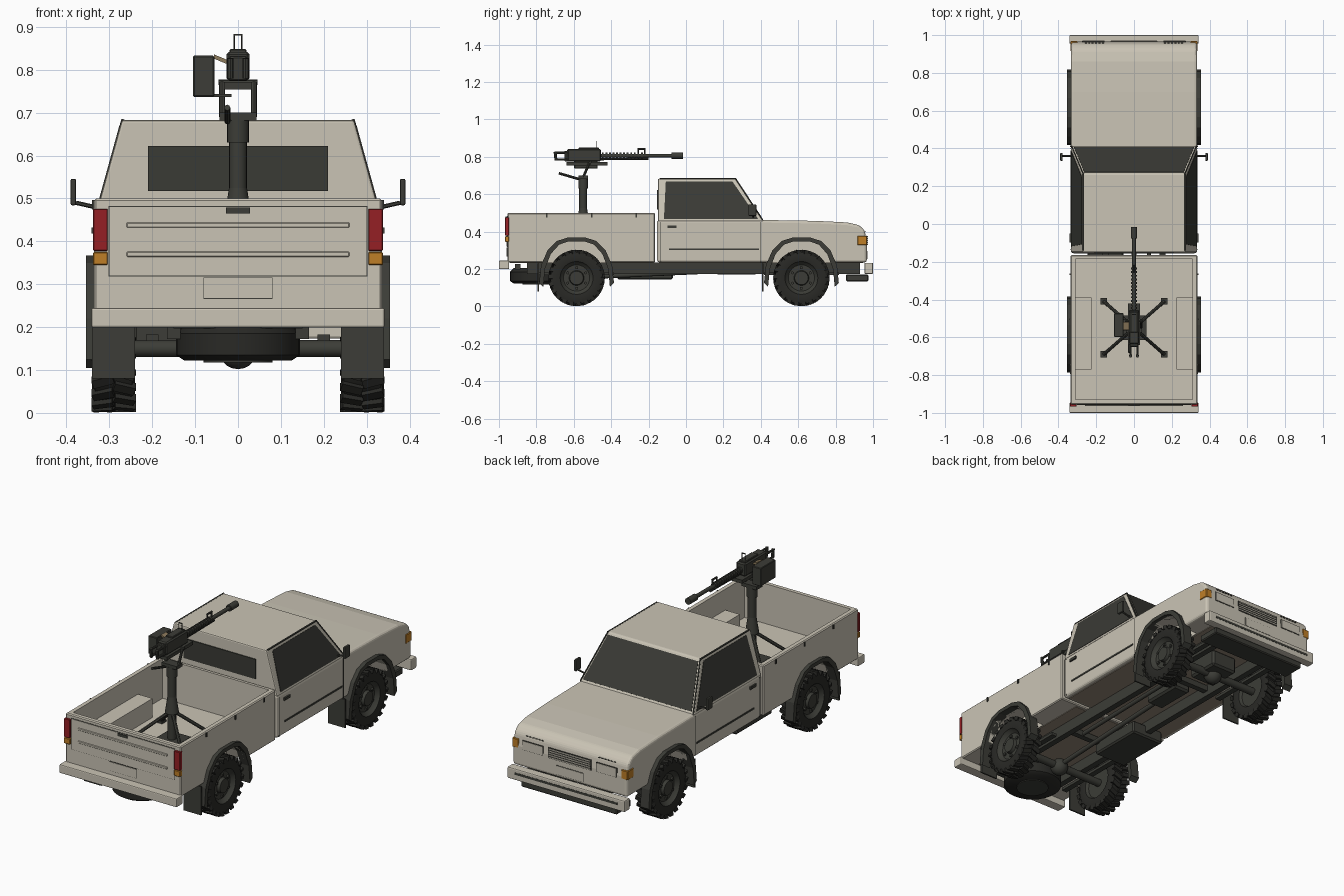
import bpy, bmesh, math
from mathutils import Vector, Matrix

cube = bpy.data.objects.get("Cube")
if cube:
    bpy.data.objects.remove(cube, do_unlink=True)


def material(name, *rgb):
    m = bpy.data.materials.new(name)
    m.use_nodes = True
    m.diffuse_color = (*rgb, 1)
    m.node_tree.nodes["Principled BSDF"].inputs["Base Color"].default_value = (*rgb, 1)
    return m


PAINT = material("sand paint", .59, .55, .46)
UNDER = material("underbody brown", .29, .24, .18)
DARK = material("dark trim", .045, .046, .038)
GLASS = material("dark glass", .042, .043, .036)
RUBBER = material("tyre rubber", .022, .022, .019)
RED = material("red lens", .3, .014, .018)
AMBER = material("amber lens", .52, .21, .02)
BRASS = material("brass", .27, .2, .11)
SIDES = (("left", 1), ("right", -1))


def finish(name, bm, *mats, bevel=0, segments=1, smooth=False):
    bmesh.ops.recalc_face_normals(bm, faces=bm.faces)
    me = bpy.data.meshes.new(name)
    bm.to_mesh(me)
    bm.free()
    for m in mats:
        me.materials.append(m)
    if smooth:
        me.shade_smooth()
        me.set_sharp_from_angle(angle=.6)
    ob = bpy.data.objects.new(name, me)
    bpy.context.collection.objects.link(ob)
    if bevel:
        mod = ob.modifiers.new("bevel", 'BEVEL')
        mod.width, mod.segments = bevel, segments
    return ob


def box(name, centre, size, mat=DARK, **kw):
    bm = bmesh.new()
    bmesh.ops.create_cube(bm, size=1, matrix=Matrix.Translation(centre) @ Matrix.Diagonal((*size, 1)))
    return finish(name, bm, mat, **kw)


def pair(name, centre, size, mat=DARK, **kw):
    x, y, z = centre
    for side, s in SIDES:
        box(f"{side}_{name}", (s * x, y, z), size, mat, **kw)


def hull(name, points, mat, **kw):
    bm = bmesh.new()
    for p in points:
        bm.verts.new(p)
    bmesh.ops.convex_hull(bm, input=bm.verts)
    bmesh.ops.dissolve_limit(bm, angle_limit=.02, verts=bm.verts, edges=bm.edges)
    return finish(name, bm, mat, **kw)


def panel(name, corners, mat=GLASS):
    """Thin plate lying on a cab face, raised away from the cab centre."""
    c = [Vector(p) for p in corners]
    n = (c[1] - c[0]).cross(c[3] - c[0]).normalized()
    if n.dot(c[0] - Vector((0, .1, .5))) < 0:
        n = -n
    return hull(name, [p + n * t for p in c for t in (-.002, .002)], mat)


def prism(name, outline, x0, x1, mat, **kw):
    """Extrudes a (y, z) outline along x."""
    bm = bmesh.new()
    face = bm.faces.new([bm.verts.new((x0, y, z)) for y, z in outline])
    new = bmesh.ops.extrude_face_region(bm, geom=[face])["geom"]
    bmesh.ops.translate(bm, verts=[g for g in new if isinstance(g, bmesh.types.BMVert)], vec=(x1 - x0, 0, 0))
    return finish(name, bm, mat, **kw)


def rod(name, a, b, r, mat=DARK, r2=None, sides=16):
    a, b = Vector(a), Vector(b)
    bm = bmesh.new()
    turn = (b - a).to_track_quat('Z', 'Y').to_matrix().to_4x4()
    bmesh.ops.create_cone(bm, cap_ends=True, segments=sides, radius1=r, radius2=r if r2 is None else r2,
                          depth=(b - a).length, matrix=Matrix.Translation((a + b) / 2) @ turn)
    return finish(name, bm, mat, smooth=True)


def cut(ob, cutters):
    bpy.context.view_layer.objects.active = ob
    for c in cutters:
        mod = ob.modifiers.new("cut", 'BOOLEAN')
        mod.operation, mod.solver, mod.object = 'DIFFERENCE', 'EXACT', c
    for mod in list(ob.modifiers):
        bpy.ops.object.modifier_apply(modifier=mod.name)


# Wheel arch outlines
REAR, FRONT = -.585, .617
HALF = [(.2, .125), (.19, .22), (.155, .3), (.105, .35), (.05, .367)]


def arch(c, k=1, drop=0):
    return [(c - y * k, z - drop) for y, z in HALF] + [(c + y * k, z - drop) for y, z in reversed(HALF)]


wells = []
for where, c in (("rear", REAR), ("front", FRONT)):
    for side, s in SIDES:
        wells.append(prism("well_cutter", arch(c, .89, .02), s * .236, s * .4, DARK))
        band = arch(c) + arch(c, .89, .02)[::-1]
        prism(f"{where}_{side}_flare", band, s * .305, s * .355, DARK)
    pair(where + "_mud_flap", (.29, c - .206, .155), (.1, .008, .15))

# Cab lower body and bonnet
lower = prism("cab_and_bonnet", [(-.155, .235), (-.155, .462), (.41, .462), (.7, .457), (.86, .449), (.925, .435),
              (.956, .405), (.967, .34), (.967, .235)], -.334, .334, PAINT, bevel=.014, segments=3)
cut(lower, wells[2:])

# Cargo bed with open top and wheel boxes
bed = box("cargo_bed", (0, -.56, .3675), (.672, .79, .265), PAINT, bevel=.005)
cavity = box("bed_cutter", (0, -.5575, .49), (.62, .745, .4), PAINT)
cut(bed, [cavity] + wells[:2])
for side, s in SIDES:
    cut(box(side + "_wheel_box", (s * .27, -.58, .335), (.09, .38, .11), PAINT), wells[:2])
for c in wells + [cavity]:
    bpy.data.objects.remove(c, do_unlink=True)
box("cab_floor", (0, .13, .234), (.62, .53, .004), UNDER)
box("bed_floor", (0, -.56, .234), (.46, .76, .004), UNDER)
box("engine_bay_floor", (0, .67, .234), (.46, .55, .004), UNDER)

# Cab upper, glass and roof rails
hull("cab_upper", [(s * x, y, z) for s in (1, -1) for x, y, z in
     ((.334, -.15, .455), (.334, .415, .455), (.271, -.15, .683), (.271, .265, .683))], PAINT, bevel=.006, segments=2)


def side_x(z):
    return .334 - (z - .455) * .276


for side, s in SIDES:
    panel(side + "_window", [(s * side_x(z), y, z) for y, z in
          ((-.118, .468), (.385, .468), (.248, .668), (-.108, .668))])
    corner, front_top, base = (s * .269, -.14, .681), (s * .269, .266, .681), (s * .329, .41, .462)
    rod(side + "_drip_rail", corner, front_top, .005, sides=6)
    rod(side + "_pillar_rail", front_top, base, .004, sides=6)
    rod(side + "_mirror_arm", (s * .325, .36, .478), (s * .378, .36, .49), .005, sides=6)
    box(side + "_mirror", (s * .384, .355, .515), (.013, .042, .062), bevel=.004, segments=2)
panel("windscreen", [(-.317, .405, .471), (.317, .405, .471), (.263, .273, .671), (-.263, .273, .671)])
box("rear_window", (0, -.151, .57), (.42, .008, .104), GLASS)

# Side trim, handles, hooks and door seams
pair("rub_strip", (.334, .15, .305), (.006, .48, .009))
pair("door_handle", (.336, -.075, .425), (.012, .048, .014))
for y in (-.135, .4):
    pair("door_seam", (.334, y, .345), (.002, .004, .21))
for y in (-.745, -.505, -.265):
    pair("bed_hook", (.337, y, .485), (.008, .008, .022))

# Tail: gate, ribs, plate, lamps and bumper
box("tailgate", (0, -.956, .4), (.6, .006, .16), PAINT)
box("tailgate_shadow_gap", (0, -.9555, .4), (.604, .003, .164))
for z in (.37, .438):
    box("tailgate_rib", (0, -.96, z), (.52, .006, .012), PAINT, bevel=.002)
box("tailgate_latch", (0, -.96, .472), (.056, .008, .015))
box("rear_plate_edge", (0, -.956, .291), (.162, .003, .05))
box("rear_plate", (0, -.957, .291), (.158, .005, .046), PAINT)
pair("tail_lamp", (.321, -.957, .427), (.034, .02, .098), RED, bevel=.002)
pair("tail_indicator", (.321, -.957, .36), (.034, .02, .03), AMBER, bevel=.002)
box("rear_bumper", (0, -.973, .222), (.684, .054, .046), PAINT, bevel=.005, segments=2)

# Nose: grille, lamps, vents, plate and bumper
box("grille", (0, .967, .352), (.25, .004, .056))
for i in range(5):
    box("grille_bar", (0, .969, .33 + i * .011), (.244, .006, .005), PAINT)
pair("headlamp_edge", (.215, .9665, .352), (.12, .004, .05))
pair("headlamp", (.215, .968, .352), (.115, .005, .045), PAINT)
for i in range(6):
    pair("nose_vent", (.165 + i * .018, .958, .4), (.01, .004, .004))
box("front_plate_edge", (0, .967, .275), (.162, .003, .048))
box("front_plate", (0, .968, .275), (.158, .005, .044), PAINT)
pair("front_indicator", (.318, .942, .352), (.038, .052, .048), AMBER, bevel=.003)
box("front_bumper", (0, .977, .203), (.684, .046, .06), PAINT, bevel=.006, segments=2)
box("bumper_strip", (0, .999, .208), (.6, .004, .012))
box("front_skid", (0, .915, .152), (.56, .12, .036), bevel=.005)

# Chassis, tank and drivetrain
pair("frame_rail", (.15, .04, .203), (.032, 1.78, .062))
for y in (-.9, -.35, .4, .88):
    box("cross_member", (0, y, .212), (.3, .03, .03))
box("fuel_tank", (-.15, -.22, .18), (.19, .3, .07), bevel=.008)
box("gearbox", (0, .27, .2), (.1, .22, .06), bevel=.01)
box("engine_sump", (0, .62, .19), (.15, .18, .09), bevel=.01)
rod("drive_shaft", (0, .2, .19), (0, REAR, .155), .012)
rod("exhaust", (.08, .5, .2), (.08, -.3, .185), .011)
for name, y in (("rear", REAR), ("front", FRONT)):
    rod(name + "_axle", (-.27, y, .15), (.27, y, .15), .02)
    bm = bmesh.new()
    bmesh.ops.create_uvsphere(bm, u_segments=16, v_segments=10, radius=.045,
                              matrix=Matrix.Translation((0, y, .147)))
    finish(name + "_differential", bm, DARK, smooth=True)
    pair(name + "_spring", (.2, y, .175), (.03, .4, .015))

# Spare wheel slung flat under the tail
for name, low, high, r, r2 in (("shoulder", .122, .135, .125, .145), ("tread", .135, .185, .145, .145),
                               ("top", .185, .205, .145, .125)):
    rod("spare_tyre_" + name, (0, -.795, low), (0, -.795, high), r, RUBBER, r2, sides=32)
rod("spare_rim", (0, -.795, .118), (0, -.795, .13), .08, sides=32)

# Road wheels share one mesh: lathed tyre, lugs, dished rim, hub and nuts
bm = bmesh.new()
section = [(-.03, 0), (-.03, .08), (-.045, .088), (-.05, .115), (-.043, .14), (.043, .14), (.05, .115),
           (.045, .088), (.036, .083), (.024, .07), (.024, .04), (.04, .036), (.04, 0)]
verts = [bm.verts.new((x, 0, r)) for x, r in section]
edges = [bm.edges.new(p) for p in zip(verts, verts[1:])]
bmesh.ops.spin(bm, geom=verts + edges, axis=(1, 0, 0), cent=(0, 0, 0), angle=math.tau, steps=32, use_duplicate=False)
bmesh.ops.remove_doubles(bm, verts=bm.verts, dist=.0005)
for f in bm.faces:
    c = f.calc_center_median()
    f.material_index = int(math.hypot(c.y, c.z) < .087)
for i in range(44):
    row = 1 if i % 2 else -1
    m = Matrix.Rotation(math.tau * i / 44, 4, 'X') @ Matrix.Translation((row * .025, 0, .14))
    bmesh.ops.create_cube(bm, size=1, matrix=m @ Matrix.Rotation(row * .3, 4, 'Z') @ Matrix.Diagonal((.05, .022, .02, 1)))
for i in range(6):
    m = Matrix.Rotation(math.tau * i / 6, 4, 'X') @ Matrix.Translation((.026, 0, .055))
    nut = bmesh.ops.create_cube(bm, size=.013, matrix=m)["verts"]
    for f in {f for v in nut for f in v.link_faces}:
        f.material_index = 1
wheel = finish("rear_left_wheel", bm, RUBBER, DARK, smooth=True)
for name, side, s, y in (("rear", "left", 1, REAR), ("rear", "right", -1, REAR),
                         ("front", "left", 1, FRONT), ("front", "right", -1, FRONT)):
    ob = wheel
    if (name, side) != ("rear", "left"):
        ob = bpy.data.objects.new(f"{name}_{side}_wheel", wheel.data)
        bpy.context.collection.objects.link(ob)
    ob.location, ob.rotation_euler = (s * .29, y, .152), (0, 0, 0 if s > 0 else math.pi)

# Pedestal mount
PY = -.55
box("mount_plate", (0, PY, .296), (.13, .13, .012))
rod("pedestal", (0, PY, .3), (0, PY, .64), .021)
rod("pedestal_brace_collar", (0, PY, .44), (0, PY, .525), .034, r2=.021)
rod("pedestal_collar", (0, PY, .63), (0, PY, .685), .026)
for side, s in SIDES:
    for dy in (-.14, .14):
        rod(side + "_brace", (0, PY, .45), (s * .16, PY + dy, .3), .009, sides=8)
        box(side + "_brace_foot", (s * .16, PY + dy, .297), (.034, .034, .012))
box("yoke_base", (0, PY, .691), (.086, .05, .018))
for side, s in SIDES:
    rod(side + "_yoke_arm", (s * .037, PY, .69), (s * .037, -.515, .77), .007, sides=8)
rod("yoke_pin", (-.046, -.51, .771), (.046, -.51, .771), .006, sides=8)
rod("traverse_lever", (-.025, -.57, .68), (-.025, -.68, .712), .007, sides=8)

# Heavy gun
box("receiver", (0, -.545, .808), (.054, .18, .068), bevel=.006)
box("feed_cover", (0, -.52, .842), (.04, .11, .014), bevel=.003)
box("cradle", (0, -.53, .763), (.066, .22, .018))
box("back_plate", (0, -.64, .803), (.042, .02, .056), bevel=.003)
for side, s in SIDES:
    rod(side + "_grip", (s * .018, -.695, .78), (s * .018, -.7, .827), .008, sides=8)
    for z in (.785, .822):
        rod(side + "_grip_bar", (s * .018, -.62, z), (s * .018, -.698, z), .006, sides=8)
    rod(side + "_sight_post", (s * .009, -.48, .84), (s * .009, -.48, .883), .002, sides=6)
box("sight_top", (0, -.48, .882), (.02, .005, .004))
rod("barrel", (0, -.47, .806), (0, -.06, .806), .01)
for i in range(12):
    rod("barrel_fin", (0, -.45 + i * .019, .806), (0, -.44 + i * .019, .806), .016)
rod("gas_tube", (0, -.47, .787), (0, -.2, .79), .006, sides=8)
rod("muzzle_brake", (0, -.077, .806), (0, -.016, .806), .017)
for y in (-.255, -.22):
    rod("carry_post", (0, y, .806), (0, y, .842), .004, sides=6)
rod("carry_handle", (0, -.258, .842), (0, -.217, .842), .005, sides=8)
box("ammo_box", (-.08, -.535, .785), (.05, .125, .096), bevel=.003)
box("ammo_tray", (-.04, -.535, .74), (.05, .06, .007))
hull("ammo_belt", [(x, y, z + t) for x, z in ((-.056, .826), (-.022, .812)) for y in (-.56, -.52) for t in (0, .01)], BRASS)
